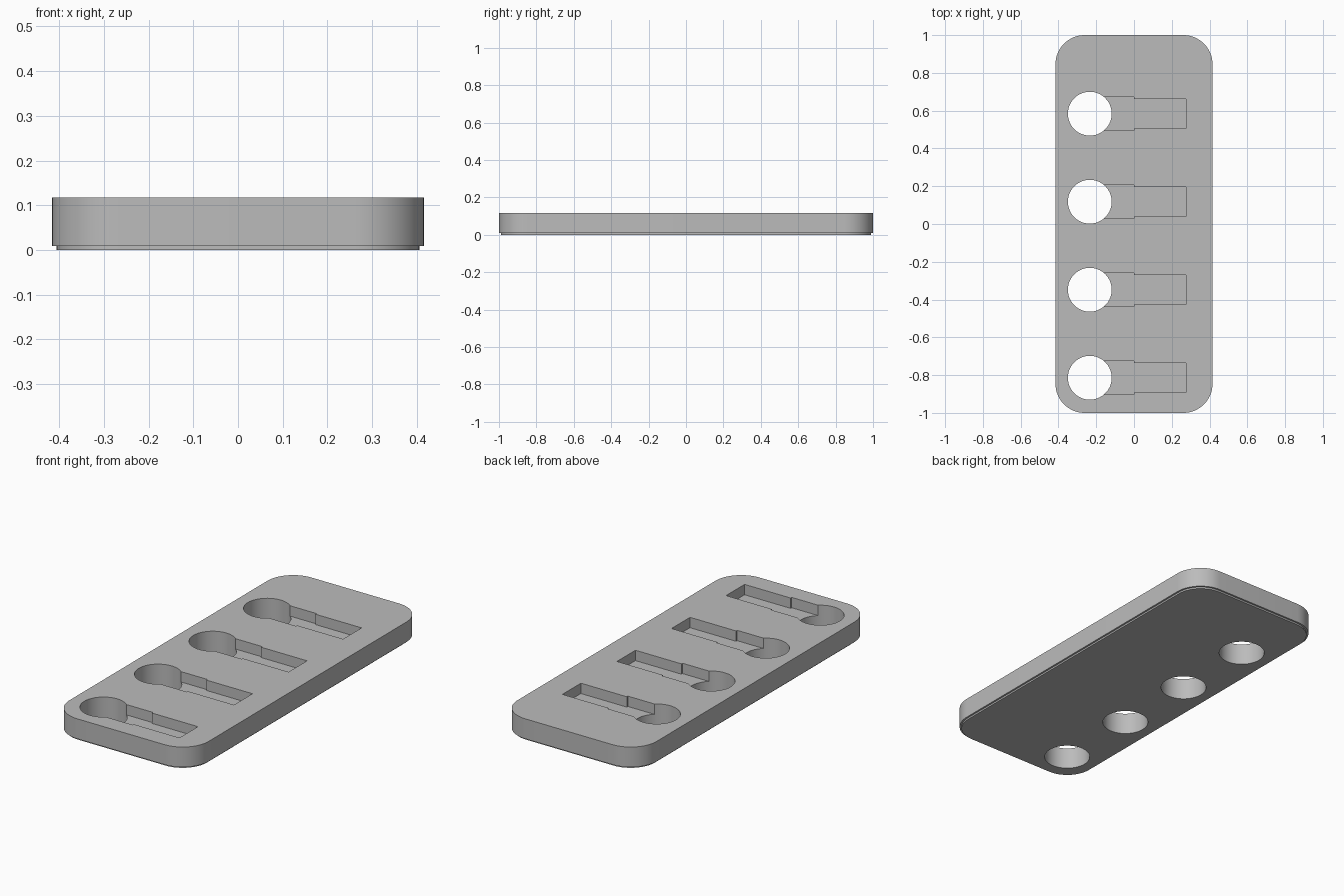
import bpy
import bmesh
from math import cos, sin, pi

HALF_X, HALF_Y, TOP = 0.416, 1.0, 0.117
CORNER, STEP, LIP = 0.155, 0.009, 0.01
HOLE_X, HOLE_R = -0.234, 0.116
SLOT_FLOOR = TOP - 0.056
ROWS = [0.584 - 0.466 * i for i in range(4)]

old = bpy.data.objects.get("Cube")
if old:
    bpy.data.objects.remove(old, do_unlink=True)

grey = bpy.data.materials.new("plain grey")
grey.use_nodes = True
colour = (0.5, 0.5, 0.5, 1)
grey.diffuse_color = colour
grey.node_tree.nodes["Principled BSDF"].inputs["Base Color"].default_value = colour


def loft(name, layers):
    """Join equal-length (outline, height) layers into a closed solid."""
    bm = bmesh.new()
    loops = [[bm.verts.new((x, y, z)) for x, y in pts] for pts, z in layers]
    n = len(loops[0])
    for low, high in zip(loops, loops[1:]):
        for i in range(n):
            j = (i + 1) % n
            bm.faces.new((low[i], low[j], high[j], high[i]))
    bm.faces.new(loops[0][::-1])
    bm.faces.new(loops[-1])
    bmesh.ops.recalc_face_normals(bm, faces=bm.faces)
    mesh = bpy.data.meshes.new(name)
    bm.to_mesh(mesh)
    bm.free()
    mesh.materials.append(grey)
    obj = bpy.data.objects.new(name, mesh)
    bpy.context.collection.objects.link(obj)
    return obj


def rounded(inset, segments=16):
    """Rounded rectangle outline, moved inward by inset."""
    r = CORNER - inset
    pts = []
    for q, (sx, sy) in enumerate([(1, 1), (-1, 1), (-1, -1), (1, -1)]):
        for k in range(segments + 1):
            a = (q + k / segments) * pi / 2
            pts.append((sx * (HALF_X - CORNER) + r * cos(a),
                        sy * (HALF_Y - CORNER) + r * sin(a)))
    return pts


# Plate with a thin recessed foot
plate = loft("holder_plate", [(rounded(LIP), 0), (rounded(LIP), STEP),
                              (rounded(0), STEP), (rounded(0), TOP)])

# Round through hole and stepped blind slot for each row
cutters = []
for y in ROWS:
    circle = [(HOLE_X + HOLE_R * cos(2 * pi * k / 64),
               y + HOLE_R * sin(2 * pi * k / 64)) for k in range(64)]
    half = [(HOLE_X, 0.088), (0, 0.088), (0, 0.079), (0.275, 0.079)]
    slot = [(x, y - w) for x, w in half] + [(x, y + w) for x, w in half[::-1]]
    cutters.append(loft("hole_cutter", [(circle, -0.1), (circle, 0.2)]))
    cutters.append(loft("slot_cutter", [(slot, SLOT_FLOOR), (slot, 0.2)]))

bpy.ops.object.select_all(action="DESELECT")
plate.select_set(True)
bpy.context.view_layer.objects.active = plate
for cutter in cutters:
    cutter.hide_render = True
    mod = plate.modifiers.new("cut", "BOOLEAN")
    mod.operation = "DIFFERENCE"
    mod.solver = "EXACT"
    mod.object = cutter
    bpy.ops.object.modifier_apply(modifier=mod.name)
for cutter in cutters:
    bpy.data.objects.remove(cutter, do_unlink=True)

bpy.ops.object.shade_smooth_by_angle(angle=pi / 6)
